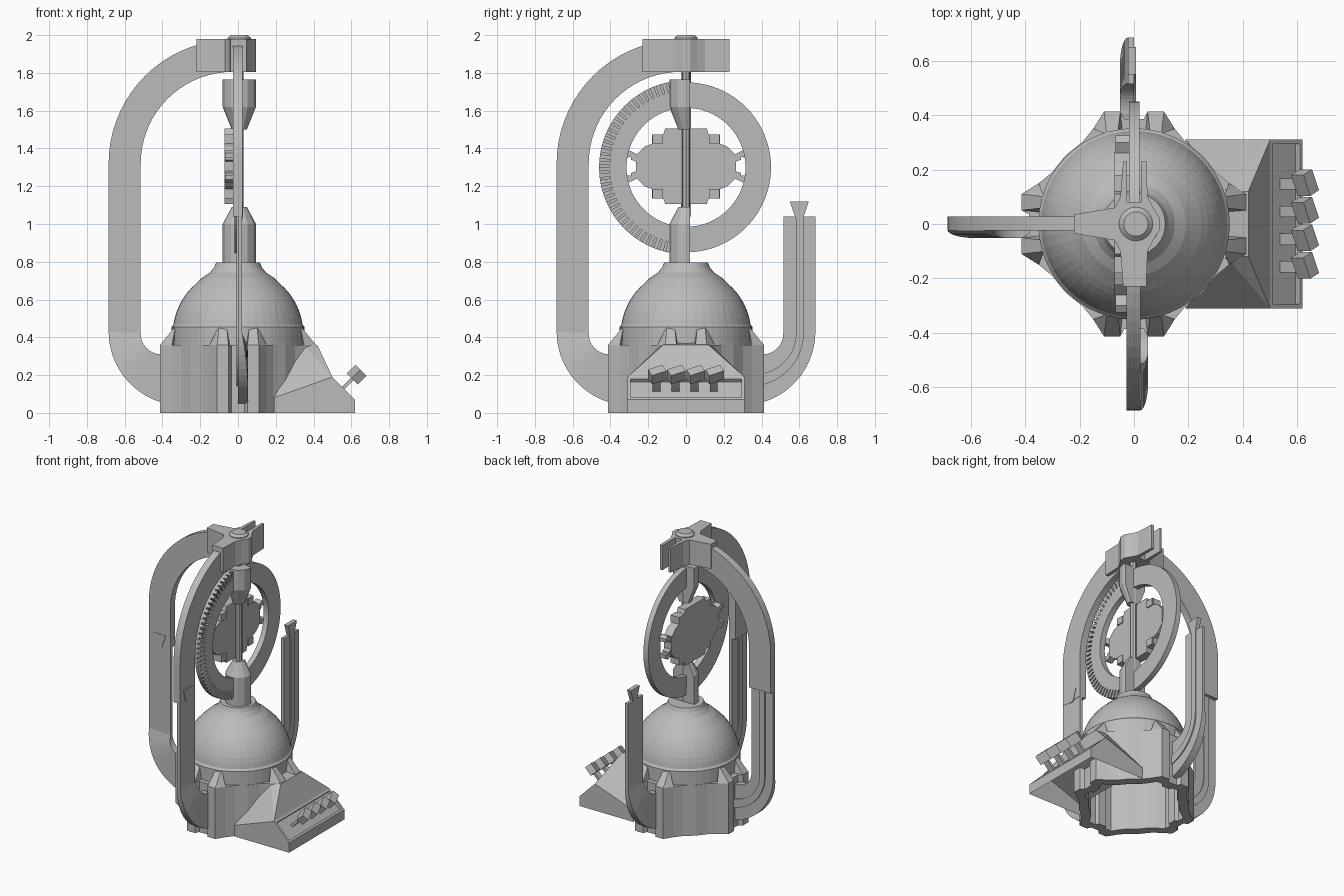
import bpy, bmesh, math
from mathutils import Matrix, Vector
from math import sin, cos, pi, radians

if "Cube" in bpy.data.objects:
    bpy.data.objects.remove(bpy.data.objects["Cube"])

grey = bpy.data.materials.new("plain grey")
grey.diffuse_color = (0.5, 0.5, 0.5, 1)
grey.use_nodes = True
grey.node_tree.nodes["Principled BSDF"].inputs["Base Color"].default_value = grey.diffuse_color


def finish(bm, name, fix=True):
    if fix:
        bmesh.ops.recalc_face_normals(bm, faces=bm.faces)
    me = bpy.data.meshes.new(name)
    bm.to_mesh(me)
    bm.free()
    me.materials.append(grey)
    ob = bpy.data.objects.new(name, me)
    bpy.context.collection.objects.link(ob)
    return ob


def strip(name, inner, outer, lo, hi, place, closed=False):
    """Band between two point lists, with thickness lo..hi (numbers or lists)."""
    n = len(inner)
    lo = lo if isinstance(lo, list) else [lo] * n
    hi = hi if isinstance(hi, list) else [hi] * n
    bm = bmesh.new()
    rings = []
    for i in range(n):
        (a, b), (c, d) = inner[i], outer[i]
        rings.append([bm.verts.new(place(*p)) for p in
                      ((a, b, lo[i]), (c, d, lo[i]), (c, d, hi[i]), (a, b, hi[i]))])
    for i in range(n if closed else n - 1):
        r, s = rings[i], rings[(i + 1) % n]
        for k in range(4):
            bm.faces.new((r[k], r[(k + 1) % 4], s[(k + 1) % 4], s[k]))
    if not closed:
        bm.faces.new(rings[0])
        bm.faces.new(rings[-1])
    return finish(bm, name)


def plate(name, pts, lo, hi, place):
    """Extruded polygon."""
    bm = bmesh.new()
    v = [[bm.verts.new(place(a, b, c)) for a, b in pts] for c in (lo, hi)]
    n = len(pts)
    bm.faces.new(v[0])
    bm.faces.new(v[1])
    for i in range(n):
        j = (i + 1) % n
        bm.faces.new((v[0][i], v[0][j], v[1][j], v[1][i]))
    return finish(bm, name)


def hull(pts):
    bm = bmesh.new()
    for p in pts:
        bm.verts.new(p)
    bmesh.ops.convex_hull(bm, input=bm.verts)
    bmesh.ops.dissolve_limit(bm, angle_limit=0.01, verts=bm.verts, edges=bm.edges)
    bmesh.ops.recalc_face_normals(bm, faces=bm.faces)
    return bm


def lathe(name, prof, seg, cx=0, cut=None):
    bm = bmesh.new()
    vs = [bm.verts.new((r, 0, z)) for r, z in prof]
    es = [bm.edges.new(e) for e in zip(vs, vs[1:])]
    bmesh.ops.spin(bm, geom=vs + es, cent=(0, 0, 0), axis=(0, 0, 1), angle=2 * pi, steps=seg)
    bmesh.ops.remove_doubles(bm, verts=bm.verts, dist=1e-4)
    bmesh.ops.translate(bm, verts=bm.verts, vec=(cx, 0, 0))
    if cut is not None:
        res = bmesh.ops.bisect_plane(bm, geom=bm.verts[:] + bm.edges[:] + bm.faces[:],
                                     plane_co=(0, cut, 0), plane_no=(0, 1, 0), clear_outer=True)
        bmesh.ops.holes_fill(bm, edges=[e for e in bm.edges if e.is_boundary])
    return finish(bm, name)


def box(name, mat, size):
    bm = bmesh.new()
    bmesh.ops.create_cube(bm, size=1, matrix=mat @ Matrix.Diagonal((*size, 1)))
    return finish(bm, name)


def flat(a, b, c):      # plan drawing, thickness along z
    return (a, b, c)


def side(a, b, c):      # side drawing in y-z, thickness along x
    return (c, a, b)


def turn(deg):          # arm drawing (radius, height), turned about z
    m = Matrix.Rotation(radians(deg), 3, 'Z')
    return lambda r, z, t: m @ Vector((-r, t, z))


# Base wall, lobed and open underneath
lobe = [(.35, -.15), (.413, -.11), (.413, -.05), (.385, -.035),
        (.385, .035), (.413, .05), (.413, .11), (.35, .15)]
lobe += [(.356 * cos(radians(a)), .356 * sin(radians(a))) for a in (32, 45, 58)]
outline = []
for q in range(4):
    c, s = cos(q * pi / 2), sin(q * pi / 2)
    outline += [(x * c - y * s, x * s + y * c) for x, y in lobe]
inside = [(x * .82, y * .82) for x, y in outline]
strip("base_wall", inside, outline, 0, .36, flat, closed=True)

# Pointed ribs in pairs round the base
for q in range(4):
    m = Matrix.Rotation(q * pi / 2, 3, 'Z')
    for s in (-1, 1):
        pts = [(.413, .05, .35), (.413, .11, .35), (.35, .15, .35), (.33, .04, .35),
               (.413, .05, .36), (.413, .11, .36), (.35, .15, .36),
               (.33, .06, .46), (.33, .10, .46)]
        finish(hull([m @ Vector((x, y * s, z)) for x, y, z in pts]), "base_rib")

# Dome with flared neck
prof = [(.352, .34), (.352, .455)]
prof += [(.345 * cos(a), .42 + .345 * sin(a)) for a in [radians(d) for d in range(8, 50, 6)]]
prof += [(.19, .715), (.15, .742), (.127, .77), (.115, .797), (0, .797)]
lathe("dome", prof, 48)

# Arms: upper and lower halves, joined by a dovetail
up_a = [radians(a) for a in range(0, 86, 5)]
up_in = [(.515, 1.04)] + [(.03 + .485 * cos(a), 1.32 + .485 * sin(a)) for a in up_a]
up_out = [(.685, 1.04)] + [(.03 + .655 * cos(a), 1.32 + .655 * sin(a)) for a in up_a]
N = 12
f = [i / N for i in range(N + 1)]
low_in = [(.515, 1.04)] + [(.405 + .11 * cos(t * pi / 2), .42 - .11 * sin(t * pi / 2)) for t in f] + [(.36, .30)]
low_out = [(.685, 1.04)] + [(.295 + .39 * cos(t * 1.27), .43 - .39 * sin(t * 1.27)) for t in f] + [(.36, .04)]
bulge = [-.022] + [-.022 - .03 * sin(min(1, t * 1.6) * pi / 2) for t in f] + [-.052]


def between(k):
    return [(a + (c - a) * k, b + (d - b) * k) for (a, b), (c, d) in zip(low_in, low_out)]


tail = [(.58, 1.03), (.62, 1.03), (.65, 1.12), (.55, 1.12)]
for deg, whole in ((0, True), (90, True), (270, False)):
    pl = turn(deg)
    strip("lower_arm", low_in, low_out, bulge, 0.0, pl)
    strip("arm_rail", between(.4), between(.64), -.01, .008, pl)
    plate("arm_dovetail", tail, -.027 if whole else -.022, .008, pl)
    if whole:
        strip("upper_arm", up_in, up_out, -.024, .027, pl)

# Top hub with three clasps; the one at the back holds no arm
hub = [(.095, -.02), (.095, .02), (.07, .06), (.05, .10), (.045, .23), (.025, .23), (.025, .08),
       (-.025, .08), (-.025, .23), (-.04, .23), (-.05, .10), (-.07, .06), (-.22, .035),
       (-.22, -.035), (-.07, -.06), (-.05, -.10), (-.04, -.23), (.045, -.23), (.05, -.10), (.07, -.06)]
plate("top_hub", hub, 1.805, 1.98, flat)
lathe("hub_cap", [(0, 1.96), (.062, 1.96), (.062, 1.985), (.045, 2.0), (0, 2.0)], 24, .007)

# Spindle and its half-round holders
lathe("spindle", [(0, .78), (.022, .78), (.022, 1.97), (0, 1.97)], 8, .007)
lathe("upper_holder", [(0, 1.5), (.04, 1.5), (.088, 1.62), (.088, 1.765), (0, 1.765)], 12, .007, cut=.02)
lathe("lower_holder", [(0, .78), (.088, .78), (.088, 1.0), (.04, 1.09), (0, 1.09)], 12, .007, cut=.02)


# Ring: plain half and toothed half
def arc(r, a0, a1, n):
    return [(r * cos(radians(a0 + (a1 - a0) * i / n)), 1.3 + r * sin(radians(a0 + (a1 - a0) * i / n)))
            for i in range(n + 1)]


strip("plain_half_ring", arc(.315, -86, 90, 40), arc(.45, -87, 90, 40), -.018, .02, side)
strip("toothed_ring_back", arc(.315, 90, 260, 40), arc(.46, 90, 260, 40), -.018, 0, side)
strip("toothed_ring_front", arc(.315, 90, 260, 40), arc(.405, 90, 260, 40), 0, .022, side)
for i in range(40):
    a = 92 + i * 4.25
    strip("ring_tooth", arc(.40, a - 1.4, a + 1.4, 1), arc(.46, a - 1.4, a + 1.4, 1), -.002, .022, side)

# Stepped centre plate with hooks
q = [(.265, .06), (.22, .105), (.18, .12), (.18, .17), (.12, .17), (.11, .20)]
quad = q + [(-y, z) for y, z in reversed(q)]
shape = quad + [(-y, -z) for y, z in quad]
plate("centre_plate", [(y, 1.305 + z) for y, z in shape], -.072, -.012, side)
for sy in (-1, 1):
    for sz in (-1, 1):
        hook = [(.25, .02), (.29, .035), (.29, .05), (.325, .045), (.325, .07), (.30, .085), (.25, .06)]
        plate("plate_hook", [(y * sy, 1.305 + z * sz) for y, z in hook], -.068, -.018, side)
        box("plate_pad", Matrix.Translation((-.012, .15 * sy, 1.305 + .145 * sz)), (.016, .055, .05))

# Control console: hollow, with a recessed tray on its slope
bm = hull([(x, y, z) for y in (-.31, .31) for x, z in
           ((.19, 0), (.62, 0), (.62, .07), (.5, .19), (.19, .08))])
slope = [g for g in bm.faces if g.normal.x > .5 and g.normal.z > .5]
bmesh.ops.inset_individual(bm, faces=slope, thickness=.022, depth=0)
bmesh.ops.inset_individual(bm, faces=slope, thickness=.002, depth=-.02)
bmesh.ops.delete(bm, geom=[g for g in bm.faces if g.normal.z < -.9 or g.normal.x < -.9], context='FACES')
finish(bm, "console", False)
bm = hull([(x, y * s, z) for s in (-1, 1) for x, y, z in
           ((.5, .31, .19), (.19, .31, .08), (.42, .12, .36), (.34, .12, .37))])
bmesh.ops.delete(bm, geom=[g for g in bm.faces if g.normal.z < -.3 or g.normal.x < -.3], context='FACES')
finish(bm, "console_shoulder", False)

# Four levers
tilt = Matrix.Rotation(radians(45), 4, 'Y')
for y in (-.152, -.051, .051, .152):
    box("lever_stem", Matrix.Translation((.578, y - .005, .153)) @ tilt, (.018, .042, .10))
    box("lever_head", Matrix.Translation((.628, y, .203)) @ tilt @ Matrix.Rotation(radians(25), 4, 'Z'),
        (.05, .085, .065))
